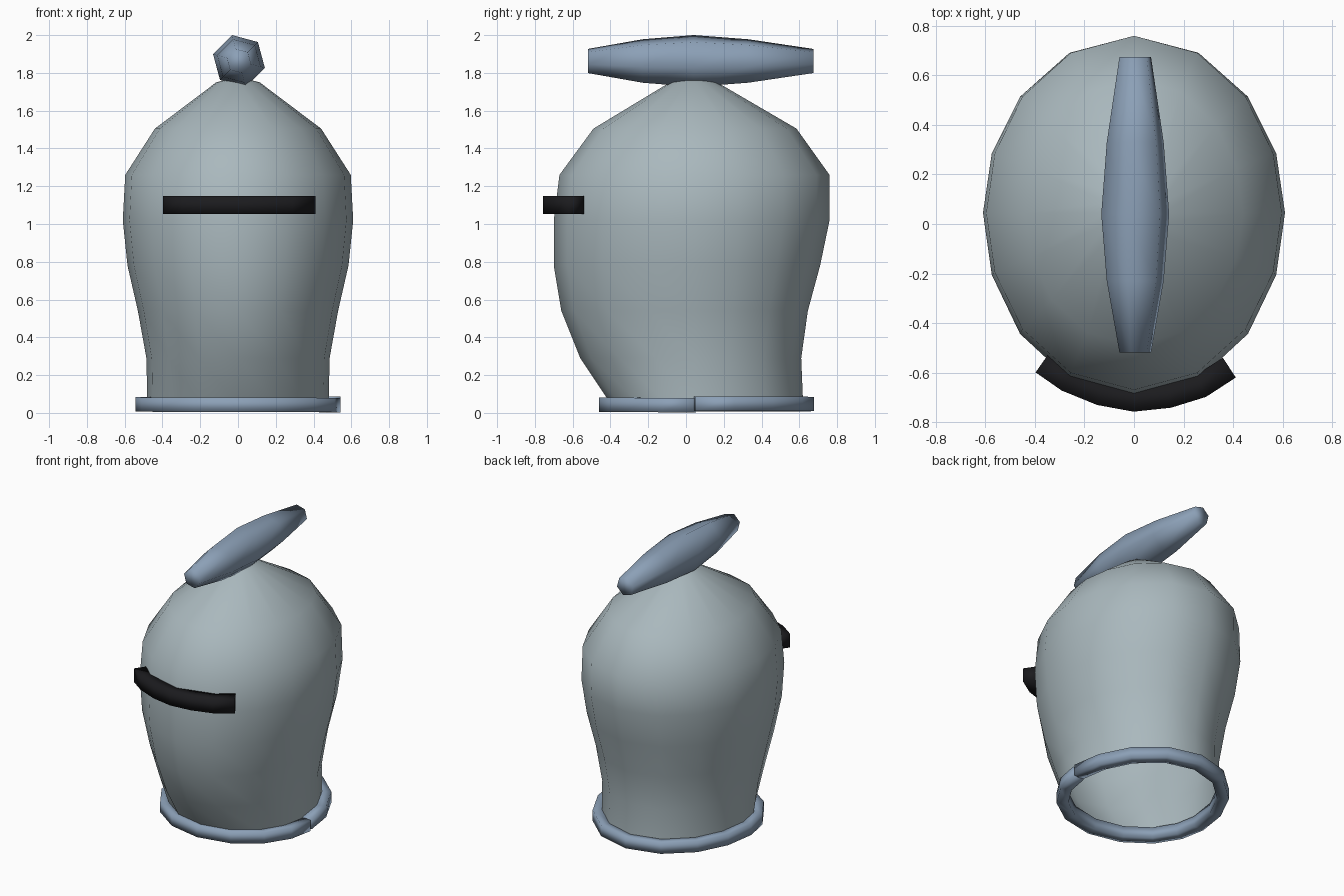
import bpy, bmesh
from math import sin, cos, pi, radians
from mathutils import Vector

if "Cube" in bpy.data.objects:
    bpy.data.objects.remove(bpy.data.objects["Cube"])


def material(name, rgb):
    m = bpy.data.materials.new(name)
    m.diffuse_color = (*rgb, 1)
    m.use_nodes = True
    m.node_tree.nodes["Principled BSDF"].inputs["Base Color"].default_value = m.diffuse_color
    return m


STEEL = material("steel", (0.40, 0.48, 0.51))
BLUE = material("blue_steel", (0.26, 0.35, 0.47))
BLACK = material("black", (0.011, 0.011, 0.013))
AXIS_Y = 0.045


def loft(name, rings, mat, caps=True, apex=None, angle=50):
    """Skin a row of equal rings, with optional end caps or a closing point."""
    bm = bmesh.new()
    rows = [[bm.verts.new(p) for p in r] for r in rings]
    n = len(rows[0])
    for a, b in zip(rows, rows[1:]):
        for i in range(n):
            j = (i + 1) % n
            bm.faces.new((a[i], a[j], b[j], b[i]))
    if caps:
        bm.faces.new(rows[0])
        bm.faces.new(rows[-1])
    if apex:
        tip = bm.verts.new(apex)
        for i in range(n):
            bm.faces.new((rows[-1][i], rows[-1][(i + 1) % n], tip))
    bmesh.ops.recalc_face_normals(bm, faces=bm.faces)
    me = bpy.data.meshes.new(name)
    bm.to_mesh(me)
    bm.free()
    me.materials.append(mat)
    ob = bpy.data.objects.new(name, me)
    bpy.context.collection.objects.link(ob)
    bpy.ops.object.select_all(action='DESELECT')
    ob.select_set(True)
    bpy.context.view_layer.objects.active = ob
    bpy.ops.object.shade_smooth_by_angle(angle=radians(angle))
    return ob


def tube(name, path, radii, sides, phase, mat, angle=120):
    """Sweep a polygon section along a level path."""
    pts = [Vector(p) for p in path]
    rings = []
    for i, p in enumerate(pts):
        t = pts[min(i + 1, len(pts) - 1)] - pts[max(i - 1, 0)]
        t.z = 0
        side = t.normalized().cross(Vector((0, 0, 1)))
        ring = []
        for k in range(sides):
            a = radians(phase) + 2 * pi * k / sides
            ring.append(p + radii[i] * (cos(a) * side + sin(a) * Vector((0, 0, 1))))
        rings.append(ring)
    return loft(name, rings, mat, angle=angle)


def oval(z, half_x, front, back, n=16):
    """Oval about the helmet axis with separate front and back depths."""
    out = []
    for i in range(n):
        a = 2 * pi * i / n
        a += radians(4) * sin(2 * a)
        depth = back - AXIS_Y if cos(a) > 0 else AXIS_Y - front
        out.append((half_x * sin(a), AXIS_Y + depth * cos(a), z))
    return out


# helmet shell: height, half width, front, back
levels = [(0.05, 0.48, -0.40, 0.62), (0.29, 0.485, -0.56, 0.61),
          (0.54, 0.53, -0.66, 0.645), (0.78, 0.585, -0.70, 0.71),
          (1.02, 0.61, -0.70, 0.76), (1.26, 0.597, -0.67, 0.76),
          (1.505, 0.44, -0.49, 0.585), (1.75, 0.115, -0.085, 0.165)]
loft("helmet_shell", [oval(*l) for l in levels], STEEL, caps=False,
     apex=(0, 0.04, 1.78), angle=80)

# bottom rim: open square-section ring whose ends meet on the right side
ring = oval(0, 0.505, -0.422, 0.64)
rim = [(*ring[(4 + i) % 16][:2], 0.041 + 0.008 * i / 16) for i in range(17)]
tube("bottom_rim", rim, [0.054] * 17, 4, 45, BLUE)

# eye slit band wrapped round the front
slit = [(-0.37, -0.56), (-0.27, -0.63), (-0.135, -0.685), (0, -0.71),
        (0.14, -0.695), (0.27, -0.655), (0.385, -0.58)]
tube("eye_slit", [(x, y, 1.10) for x, y in slit], [0.068] * 7, 4, 45, BLACK)

# spindle crest on top
crest = [(-0.52, 0.066), (-0.23, 0.119), (0.04, 0.142), (0.33, 0.119), (0.675, 0.066)]
tube("crest", [(0.005, y, 1.863) for y, r in crest], [r for y, r in crest],
     6, 105, BLUE)
